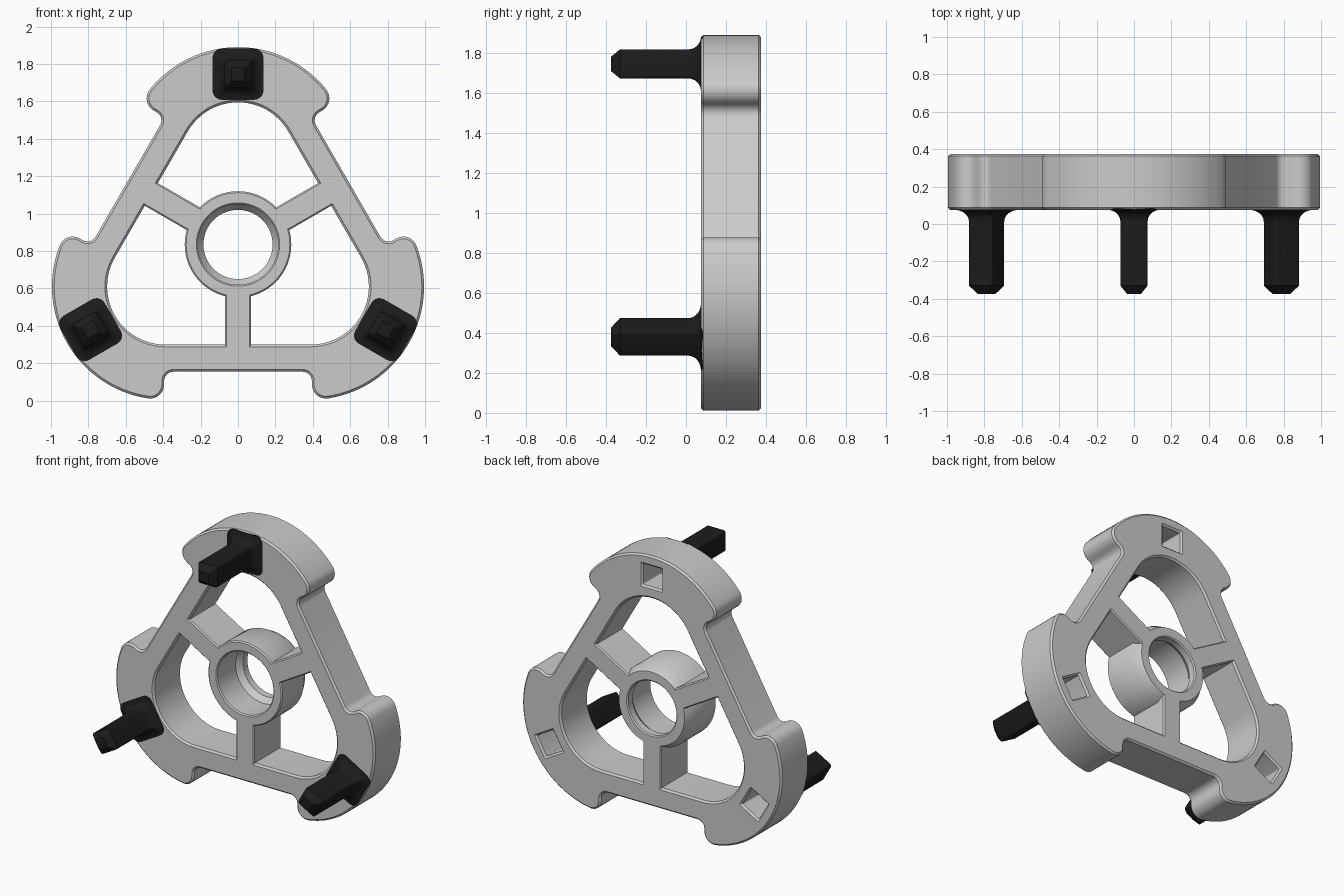
import bpy, bmesh
from math import sin, cos, pi, radians, sqrt, atan2
from mathutils import Matrix, Vector

if "Cube" in bpy.data.objects:
    bpy.data.objects.remove(bpy.data.objects["Cube"])

CENTRE = Matrix.Translation((0, 0, 0.835))
FRONT, BACK, CHAMFER = 0.075, 0.375, 0.012
ARM = 0.45          # distance of each lobe centre from the hub axis
PIN = 0.91          # distance of each pin from the hub axis
NAMES = ("top", "right", "left")


def turn(k):
    return Matrix.Rotation(k * 2 * pi / 3, 4, 'Y')


def arc(cx, cy, r, a0, a1, n):
    """Points on a circle, angles in degrees."""
    angles = [radians(a0 + (a1 - a0) * i / n) for i in range(n + 1)]
    return [(cx + r * cos(a), cy + r * sin(a)) for a in angles]


def finish(bm, name, matrix, material=None):
    bmesh.ops.recalc_face_normals(bm, faces=bm.faces)
    bm.transform(matrix)
    mesh = bpy.data.meshes.new(name)
    bm.to_mesh(mesh)
    bm.free()
    obj = bpy.data.objects.new(name, mesh)
    bpy.context.scene.collection.objects.link(obj)
    if material:
        mesh.materials.append(material)
    return obj


def smooth(obj):
    obj.data.shade_smooth()
    obj.data.set_sharp_from_angle(angle=radians(30))


def add_rings(bm, rings, closed=False):
    """Skin a row of equal-sized vertex loops and return the loops."""
    loops = [[bm.verts.new(p) for p in ring] for ring in rings]
    pairs = list(zip(loops, loops[1:]))
    if closed:
        pairs.append((loops[-1], loops[0]))
    for a, b in pairs:
        for i in range(len(a)):
            j = (i + 1) % len(a)
            bm.faces.new((a[i], a[j], b[j], b[i]))
    return loops


def inset(points, d):
    """Move a counter-clockwise outline inward by d."""
    out = []
    for i, p in enumerate(points):
        along = Vector(points[(i + 1) % len(points)]) - Vector(points[i - 1])
        along.normalize()
        out.append((p[0] - along.y * d, p[1] + along.x * d))
    return out


def rotate_thirds(points):
    result = []
    for k in range(3):
        c, s = cos(k * 2 * pi / 3), sin(k * 2 * pi / 3)
        result += [(x * c - y * s, x * s + y * c) for x, y in points]
    return result


def rounded_square(half, r, y):
    pts = []
    for q, (sx, sz) in enumerate(((1, 1), (-1, 1), (-1, -1), (1, -1))):
        pts += arc(sx * (half - r), sz * (half - r), r, q * 90, q * 90 + 90, 5)
    return [(x, y, z) for x, z in pts]


def square_loft(name, sections, matrix, material=None):
    bm = bmesh.new()
    loops = add_rings(bm, [rounded_square(h, r, y) for y, h, r in sections])
    bm.faces.new(loops[0])
    bm.faces.new(loops[-1])
    return finish(bm, name, matrix, material)


# Outer outline: half of one lobe, in coordinates along and across a straight side
lobe_t, lobe_n, lobe_r = ARM * cos(pi / 6), ARM / 2, 0.605
tip_r, tip_t = 0.075, 0.47
tip_n = lobe_n + sqrt((lobe_r - tip_r) ** 2 - (tip_t - lobe_t) ** 2)
touch = atan2(tip_n - lobe_n, tip_t - lobe_t) * 180 / pi
half_lobe = arc(0.345, 0.73, 0.05, -90, 0, 6)
half_lobe += arc(tip_t, tip_n, tip_r, 180, touch, 8)
half_lobe += arc(lobe_t, lobe_n, lobe_r, touch, 30, 16)[1:]
c30, s30 = cos(pi / 6), sin(pi / 6)
right_half = [(n * c30 - t * s30, n * s30 + t * c30) for t, n in half_lobe]
left_half = [(-x, z) for x, z in reversed(right_half[:-1])]
outer = rotate_thirds(right_half + left_half)
inner = rotate_thirds(arc(0, ARM, 0.31, 30, 150, 24))

# Frame: chamfered outer and inner walls joined by flat faces
bm = bmesh.new()
caps = [[], []]
for outline, sign in ((outer, 1), (inner, -1)):
    rings = []
    for y, d in ((FRONT, CHAMFER), (FRONT + CHAMFER, 0),
                 (BACK - CHAMFER, 0), (BACK, CHAMFER)):
        rings.append([(x, y, z) for x, z in inset(outline, sign * d)])
    loops = add_rings(bm, rings)
    for cap, loop in zip(caps, (loops[0], loops[-1])):
        for i, v in enumerate(loop):
            cap.append(bm.edges.get((loop[i - 1], v)))
for cap in caps:
    bmesh.ops.triangle_fill(bm, edges=cap, use_beauty=True)
frame = finish(bm, "frame", CENTRE)

# Square sockets in the back of each lobe
cutters = []
for k in range(3):
    place = CENTRE @ turn(k) @ Matrix.Translation((0, 0, PIN))
    cutter = square_loft("socket_cutter", [
        (0.17, 0.072, 0.006), (BACK - CHAMFER, 0.072, 0.006),
        (BACK + 0.01, 0.094, 0.01)], place)
    cutter.hide_render = True
    cutters.append(cutter)
    mod = frame.modifiers.new("socket", 'BOOLEAN')
    mod.operation, mod.solver, mod.object = 'DIFFERENCE', 'EXACT', cutter
evaluated = frame.evaluated_get(bpy.context.evaluated_depsgraph_get())
cut_mesh = bpy.data.meshes.new_from_object(evaluated)
frame.modifiers.clear()
frame.data = cut_mesh
for cutter in cutters:
    bpy.data.objects.remove(cutter)
smooth(frame)

# Hub: turned ring with a stepped bore and a tapered back rim
profile = [(0.215, FRONT + 0.008), (0.223, FRONT), (0.277, FRONT),
           (0.285, FRONT + 0.008), (0.285, 0.315), (0.252, BACK),
           (0.193, BACK), (0.185, BACK - 0.008), (0.185, 0.32), (0.215, 0.28)]
bm = bmesh.new()
steps = [2 * pi * i / 64 for i in range(64)]
add_rings(bm, [[(r * cos(a), y, r * sin(a)) for a in steps]
               for r, y in profile], closed=True)
smooth(finish(bm, "hub", CENTRE))

# Spokes from the hub to the middle of each straight side
for k, name in enumerate(("bottom", "left", "right")):
    bm = bmesh.new()
    bmesh.ops.create_cube(bm, size=1, matrix=Matrix.Translation(
        (0, (FRONT + BACK) / 2, -0.3975)) @ Matrix.Diagonal(
        (0.14, BACK - FRONT, 0.305, 1)))
    long_edges = [e for e in bm.edges
                  if abs(e.verts[0].co.z - e.verts[1].co.z) > 0.1]
    bmesh.ops.bevel(bm, geom=long_edges, offset=0.008, segments=1,
                    affect='EDGES')
    smooth(finish(bm, name + "_spoke", CENTRE @ turn(k)))

# Black pins with flared feet and blunt pointed ends
black = bpy.data.materials.new("black_rubber")
black.use_nodes = True
colour = (0.012, 0.012, 0.012, 1)
black.diffuse_color = colour
black.node_tree.nodes["Principled BSDF"].inputs["Base Color"].default_value = colour
SHAFT, FLARE = 0.0725, 0.064
sections = [(FRONT + 0.01, SHAFT + FLARE, 0.05)]
for i in range(7):
    a = pi / 2 * (1 - i / 6)
    grow = 1 - cos(a)
    sections.append((FRONT - FLARE * (1 - sin(a)), SHAFT + FLARE * grow,
                     0.014 + 0.036 * grow))
sections += [(-0.33, SHAFT, 0.014), (-BACK, 0.036, 0.008)]
for k, name in enumerate(NAMES):
    place = CENTRE @ turn(k) @ Matrix.Translation((0, 0, PIN))
    smooth(square_loft(name + "_pin", sections, place, black))
